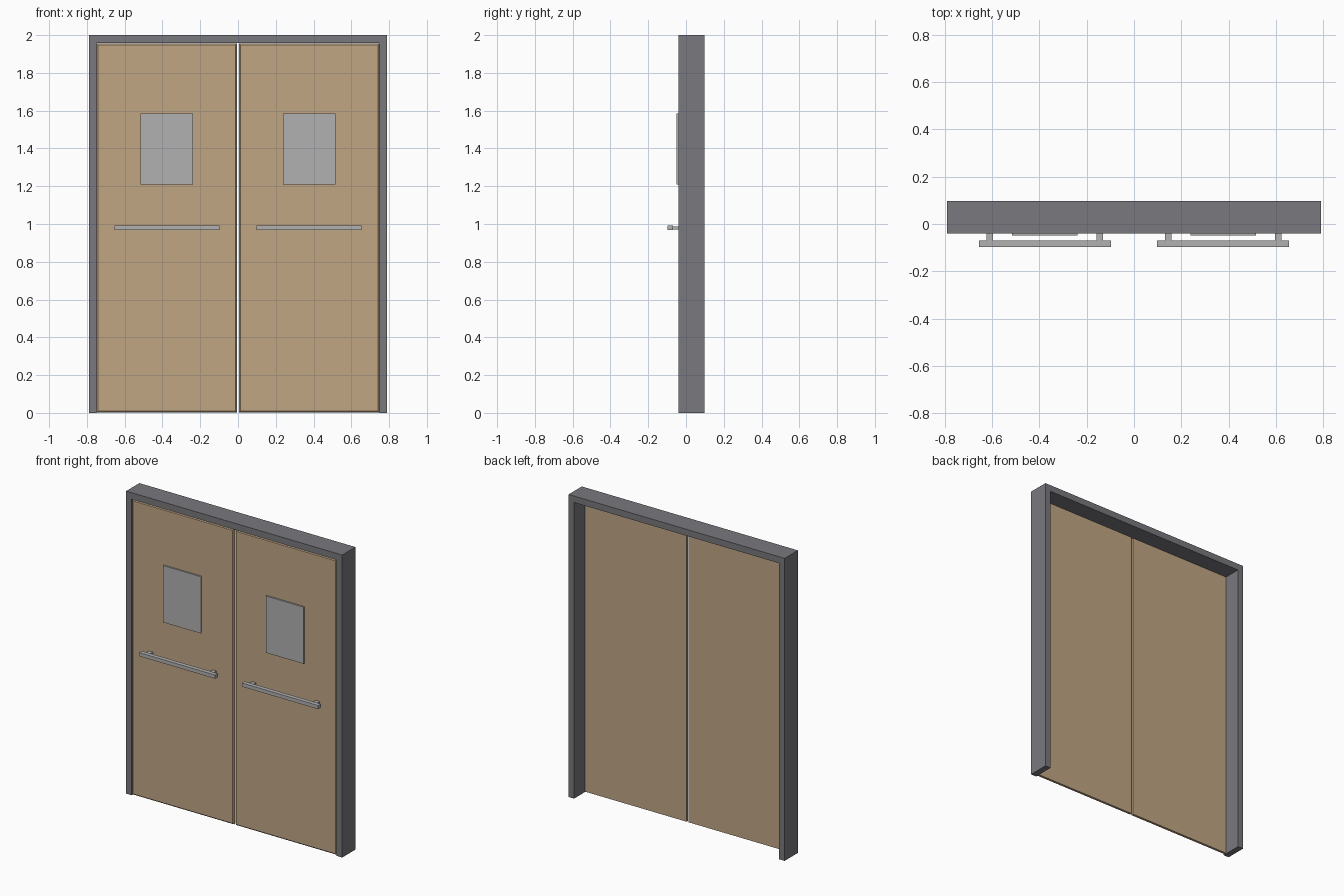
import bpy, bmesh

if "Cube" in bpy.data.objects:
    bpy.data.objects.remove(bpy.data.objects["Cube"])


def material(name, rgb):
    m = bpy.data.materials.new(name)
    m.diffuse_color = (*rgb, 1)
    m.use_nodes = True
    m.node_tree.nodes["Principled BSDF"].inputs["Base Color"].default_value = m.diffuse_color
    return m


WOOD = material("wood", (0.53, 0.38, 0.23))
STEEL = material("dark_steel", (0.19, 0.19, 0.21))
METAL = material("metal", (0.44, 0.44, 0.44))


def finish(name, bm, mat):
    bmesh.ops.recalc_face_normals(bm, faces=bm.faces)
    mesh = bpy.data.meshes.new(name)
    bm.to_mesh(mesh)
    bm.free()
    mesh.materials.append(mat)
    obj = bpy.data.objects.new(name, mesh)
    bpy.context.collection.objects.link(obj)
    return obj


def box(name, x, y, z, mat, front_bevel=0):
    """Box from (min, max) pairs, optionally chamfered around its front face."""
    bm = bmesh.new()
    bmesh.ops.create_cube(bm, size=1)
    for v in bm.verts:
        v.co = [r[0] if c < 0 else r[1] for c, r in zip(v.co, (x, y, z))]
    if front_bevel:
        rim = [e for e in bm.edges if all(abs(v.co.y - y[0]) < 1e-5 for v in e.verts)]
        bmesh.ops.bevel(bm, geom=rim, offset=front_bevel, segments=1, affect='EDGES')
    return finish(name, bm, mat)


# Door frame: an upside-down U profile extruded through its depth
bm = bmesh.new()
outline = [(-0.79, 0), (-0.79, 2), (0.79, 2), (0.79, 0),
           (0.75, 0), (0.75, 1.957), (-0.75, 1.957), (-0.75, 0)]
face = bm.faces.new([bm.verts.new((x, -0.04, z)) for x, z in outline])
ext = bmesh.ops.extrude_face_region(bm, geom=[face])
for v in ext["geom"]:
    if isinstance(v, bmesh.types.BMVert):
        v.co.y = 0.098
finish("door_frame", bm, STEEL)

# Door leaves with window panel and push bar, mirrored about the centre
for side, s in (("left", -1), ("right", 1)):
    def part(name, x, y, z, mat, bevel=0):
        return box(f"{side}_{name}", sorted((s * x[0], s * x[1])), y, z, mat, bevel)

    part("door_leaf", (0.006, 0.749), (-0.039, -0.015), (0.003, 1.956), WOOD, 0.008)
    part("window_panel", (0.238, 0.515), (-0.049, -0.037), (1.21, 1.585), METAL)
    part("push_bar", (0.098, 0.655), (-0.098, -0.07), (0.967, 0.991), METAL)
    for i, x in enumerate((0.145, 0.61)):
        part(f"bar_post_{i + 1}", (x - 0.014, x + 0.014), (-0.072, -0.037),
             (0.971, 0.987), METAL)
